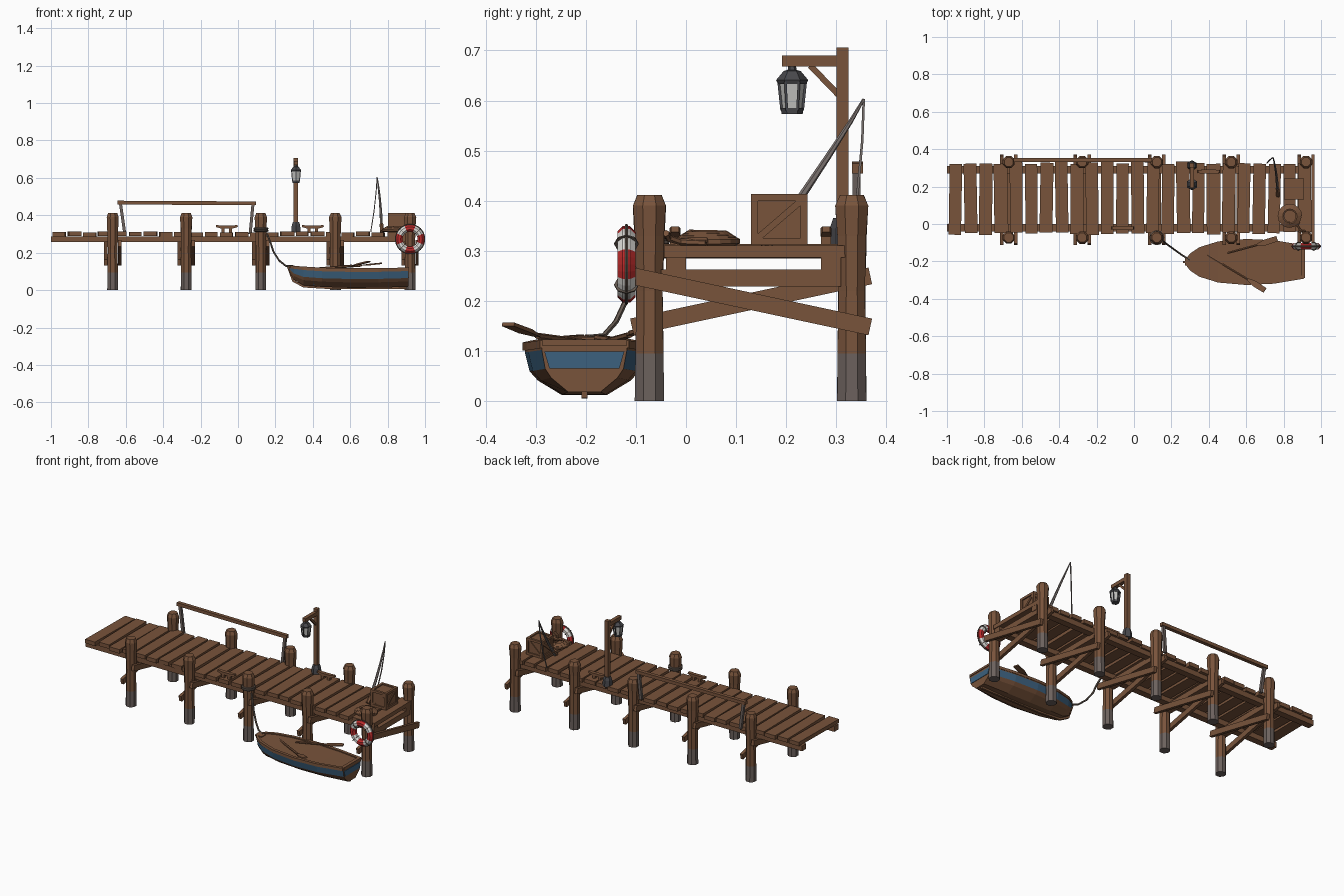
import bpy, bmesh, math, random
from mathutils import Vector as V

if "Cube" in bpy.data.objects:
    bpy.data.objects.remove(bpy.data.objects["Cube"])
random.seed(4)

def material(name, c):
    m = bpy.data.materials.new(name)
    m.diffuse_color = (*c, 1)
    m.use_nodes = True
    m.node_tree.nodes["Principled BSDF"].inputs["Base Color"].default_value = m.diffuse_color
    return m

WOOD = material("brown wood", (0.19, 0.088, 0.044))
STAIN = material("grey wet wood", (0.15, 0.12, 0.11))
BLUE = material("blue paint", (0.045, 0.12, 0.21))
IRON = material("dark iron", (0.065, 0.065, 0.072))
GLASS = material("pale glass", (0.55, 0.55, 0.53))
WHITE = material("white", (0.72, 0.71, 0.68))
RED = material("red", (0.5, 0.025, 0.025))
ROPE = material("grey rope", (0.13, 0.10, 0.08))
ROD = material("rod grey", (0.2, 0.17, 0.16))

def loft(name, rings, mats, rule=None, closed=False):
    """Skin a list of point rings; rule(face) picks the material slot."""
    bm = bmesh.new()
    rows = [[bm.verts.new(p) for p in r] for r in rings]
    n = len(rows[0])
    pairs = list(zip(rows, rows[1:])) + ([(rows[-1], rows[0])] if closed else [])
    for i, (a, b) in enumerate(pairs):
        for j in range(n):
            k = (j + 1) % n
            f = bm.faces.new((a[j], a[k], b[k], b[j]))
            if rule:
                f.material_index = rule(f.calc_center_median(), i, j)
    if not closed:
        for i, r in ((0, rows[0]), (len(rows), rows[-1])):
            f = bm.faces.new(r)
            if rule:
                f.material_index = rule(f.calc_center_median(), i, -1)
    bmesh.ops.recalc_face_normals(bm, faces=bm.faces)
    me = bpy.data.meshes.new(name)
    bm.to_mesh(me)
    bm.free()
    for m in (mats if isinstance(mats, (list, tuple)) else [mats]):
        me.materials.append(m)
    ob = bpy.data.objects.new(name, me)
    bpy.context.collection.objects.link(ob)
    return ob

def sweep(name, pts, sec, mats, hint=(0, 0, 1), scales=None, closed=False, rule=None):
    """Carry a 2D section (side, up) along a path."""
    pts = [V(p) for p in pts]
    rings, n = [], len(pts)
    for i, p in enumerate(pts):
        a = pts[(i - 1) % n] if closed else pts[max(i - 1, 0)]
        b = pts[(i + 1) % n] if closed else pts[min(i + 1, n - 1)]
        t = (b - a).normalized()
        s = t.cross(V(hint)).normalized()
        u = s.cross(t)
        k = scales[i] if scales else 1
        rings.append([p + s * x * k + u * y * k for x, y in sec])
    return loft(name, rings, mats, rule, closed)

def rect(w, h):
    return [(-w / 2, -h / 2), (w / 2, -h / 2), (w / 2, h / 2), (-w / 2, h / 2)]

def ngon(r, n=6):
    return [(r * math.cos(math.tau * (i + .5) / n), r * math.sin(math.tau * (i + .5) / n)) for i in range(n)]

def beam(name, a, b, w, h, mat=WOOD, hint=(0, 0, 1)):
    return sweep(name, [a, b], rect(w, h), mat, hint)

def column(name, x, y, profile, mats, n=8, rule=None, jitter=0.0):
    """Upright many-sided solid from (radius, z) pairs."""
    rings = []
    for r, z in profile:
        rr = r * (1 + random.uniform(-jitter, jitter))
        rings.append([V((x + px, y + py, z)) for px, py in ngon(rr, n)])
    return loft(name, rings, mats, rule)

# Deck planks and stringers
for i in range(24):
    x = -0.955 + i * 0.0812
    w = random.uniform(0.064, 0.075)
    s = random.uniform(-0.004, 0.004)
    z = 0.298 + random.uniform(-0.002, 0.004)
    beam("deck_plank", (x + s, -0.052 + random.uniform(-.008, .008), z),
         (x - s, 0.327 + random.uniform(-.008, .008), z), w, 0.024)
for y in (-0.02, 0.29):
    beam("stringer", (-1.0, y, 0.272), (0.945, y, 0.272), 0.04, 0.032)

# Posts with wet grey feet, cross beams and X braces
for x in (-0.67, -0.277, 0.122, 0.52, 0.92):
    for y in (-0.073, 0.331):
        column("post", x, y, [(.031, 0), (.03, .095), (.029, .22), (.032, .33), (.035, .39), (.026, .411)],
               [WOOD, STAIN], 8, lambda c, i, j: 1 if c.z < .09 else 0, .03)
    beam("cross_beam", (x, -0.05, 0.246), (x, 0.31, 0.246), 0.045, 0.034)
    beam("brace", (x - .037, -0.108, 0.148), (x - .037, 0.368, 0.25), 0.018, 0.034)
    beam("brace", (x + .037, -0.108, 0.25), (x + .037, 0.368, 0.148), 0.018, 0.034)

# Hand rail along the back
beam("hand_rail", (-0.645, 0.342, 0.468), (0.095, 0.342, 0.464), 0.022, 0.02)
beam("rail_post", (-0.605, 0.338, 0.30), (-0.628, 0.341, 0.46), 0.016, 0.016, STAIN, (0, 1, 0))
beam("rail_post", (0.065, 0.338, 0.30), (0.08, 0.341, 0.46), 0.016, 0.016, STAIN, (0, 1, 0))

# Lamp post with arm, brace and lantern
LX, LY = 0.31, 0.212
beam("lamp_post", (LX, .313, .31), (LX, .313, .706), 0.024, 0.024, WOOD, (0, 1, 0))
column("lamp_foot", LX, .313, [(.028, .308), (.026, .345), (.019, .365)], IRON, 6)
beam("lamp_arm", (LX, .192, .679), (LX, .305, .679), 0.022, 0.022)
beam("lamp_brace", (LX, .248, .67), (LX, .304, .612), 0.012, 0.012)
column("lantern_glass", LX, LY, [(.02, .583), (.026, .636)], GLASS, 6)
column("lantern_base", LX, LY, [(.021, .573), (.023, .585)], IRON, 6)
column("lantern_roof", LX, LY, [(.028, .633), (.032, .641), (.017, .659), (.009, .661), (.007, .672)], IRON, 6)
for (a, b), (c, d) in zip(ngon(.021), ngon(.027)):
    beam("lantern_bar", (LX + a, LY + b, .58), (LX + c, LY + d, .637), .005, .005, IRON, (0, 1, 0))

# Mooring cleats
for x, y in ((-0.06, -0.022), (0.40, 0.28)):
    for dx in (-.02, .02):
        beam("cleat_foot", (x + dx, y, .305), (x + dx, y, .333), .016, .02, WOOD, (0, 1, 0))
    sweep("cleat_bar", [(x - .058, y, .343), (x - .03, y, .337), (x + .03, y, .337), (x + .058, y, .343)],
          rect(.022, .016), WOOD, scales=[.7, 1, 1, .7])

# Crate: inset box with framed edges and diagonal slats
X0, X1, Y0, Y1, Z0, Z1 = 0.802, 0.908, 0.13, 0.243, 0.312, 0.413
CX, CY, CZ, t = (X0 + X1) / 2, (Y0 + Y1) / 2, (Z0 + Z1) / 2, .014
beam("crate_box", (CX, Y0 + .007, CZ), (CX, Y1 - .007, CZ), X1 - X0 - .014, Z1 - Z0 - .014)
for x in (X0 + t / 2, X1 - t / 2):
    for y in (Y0 + t / 2, Y1 - t / 2):
        beam("crate_upright", (x, y, Z0), (x, y, Z1), t, t, WOOD, (0, 1, 0))
    for z in (Z0 + t / 2, Z1 - t / 2):
        beam("crate_side_edge", (x, Y0, z), (x, Y1, z), t, t)
    beam("crate_slat", (x, Y0 + t, Z0 + t), (x, Y1 - t, Z1 - t), .009, .013)
for y in (Y0 + t / 2, Y1 - t / 2):
    for z in (Z0 + t / 2, Z1 - t / 2):
        beam("crate_front_edge", (X0, y, z), (X1, y, z), t, t)
    beam("crate_slat", (X0 + t, y, Z0 + t), (X1 - t, y, Z1 - t), .009, .013)

# Coiled rope on the deck
coil = []
for i in range(61):
    a, k = math.tau * i / 16, i / 60
    r = .06 - .025 * k
    coil.append((.832 + r * math.cos(a), .042 + r * math.sin(a), .318 + .016 * k))
sweep("rope_coil", coil, ngon(.0085, 6), WOOD)
sweep("rope_tail", [(.89, .04, .316), (.875, -.01, .318), (.89, -.035, .325), (.915, -.04, .335)], ngon(.007), WOOD)

# Fishing rod, bent at the tip, with its line
sweep("fishing_rod", [(.768, .165, .315), (.764, .235, .415), (.758, .285, .49), (.75, .33, .56), (.744, .355, .603)],
      ngon(.007, 6), ROD, scales=[1.3, 1.1, .9, .65, .4])
sweep("rod_handle", [(.77, .15, .312), (.767, .19, .35)], ngon(.011), WOOD)
sweep("fishing_line", [(.744, .355, .603), (.738, .352, .52), (.727, .343, .42), (.71, .325, .312)],
      ngon(.0035, 4), ROD, (0, 1, 0))

# Life ring with red and white sectors, and its grab rope
RC = V((.92, -.119, .273))
N = 32
def circle(r, n=N):
    return [RC + V((r * math.cos(math.tau * i / n), 0, r * math.sin(math.tau * i / n))) for i in range(n)]
sweep("life_ring", circle(.058), ngon(.0195, 8), [WHITE, RED], (0, 1, 0), closed=True,
      rule=lambda c, i, j: 1 if (i + 2) % 8 < 4 else 0)
sweep("grab_rope", circle(.078), ngon(.003, 5), ROPE, (0, 1, 0), closed=True)
for a in range(45, 360, 90):
    d = V((math.cos(math.radians(a)), 0, math.sin(math.radians(a))))
    e = d.cross(V((0, 1, 0)))
    band = [RC + d * .058 + (d * math.cos(q) + V((0, 1, 0)) * math.sin(q)) * .0205
            for q in [math.tau * k / 8 for k in range(8)]]
    sweep("ring_band", band, rect(.008, .003), ROPE, e, closed=True)

# Rowing boat hull: stations of (x, half width, keel z, rim z)
BY = -0.203
ST = [(.272, .005, .10, .127), (.30, .042, .052, .124), (.35, .075, .022, .12), (.45, .106, .013, .114),
      (.60, .119, .008, .111), (.75, .112, .009, .111), (.91, .085, .014, .115)]
OUT = [(1, 1), (1, .87), (.92, .5), (.78, .32), (.38, .04)]
INN = [(.5, .14), (.8, .45), (.9, 1)]
def section(x, w, k, r, half):
    p = [V((x, BY - w * f, k + (r - k) * g)) for f, g in half]
    return p + [V((x, 2 * BY - q.y, q.z)) for q in reversed(p)]
hull = []
for s in ST:
    outer = section(*s, OUT)
    inner = section(*s, INN)
    hull.append(outer + list(reversed(inner)))
# faces 1 and 7 are the outer band, 10-14 the inside
loft("boat_hull", hull, [WOOD, BLUE], lambda c, i, j: 1 if j in (1, 7, 10, 11, 13, 14) else 0)
x, w, k, r = ST[-1]
loft("transom", [section(x - .014, w, k, r, OUT), section(x + .001, w, k, r, OUT)], WOOD)
band = [(.94, .84), (.82, .5)]
loft("transom_stripe", [section(x, w, k, r, band), section(x + .004, w, k, r, band)], BLUE)

# Gunwales, seats and keel
for sgn in (-1, 1):
    loft("gunwale", [[V((x, BY + sgn * max(w + d, .001), r + h)) for d, h in
                      ((-.014, -.004), (.004, -.01), (.004, .006), (-.014, .006))] for x, w, k, r in ST], WOOD)
beam("transom_cap", (.905, BY - .085, .117), (.905, BY + .085, .117), .02, .012)
for x, hw in ((.44, .088), (.63, .104), (.82, .088)):
    beam("boat_seat", (x, BY - hw, .092), (x, BY + hw, .092), .045, .01)
beam("bow_cap", (.272, BY, .126), (.315, BY, .123), .04, .01)
sweep("keel", [(.268, BY, .125), (.295, BY, .05), (.35, BY, .02), (.5, BY, .011), (.9, BY, .012)],
      rect(.012, .012), WOOD, (0, 1, 0))

# Oars resting across the boat
for a, b, c in (((.39, -.165, .112), (.61, -.297, .13), (.70, -.355, .153)),
                ((.50, -.155, .12), (.66, -.112, .132), (.765, -.078, .143))):
    sweep("oar_shaft", [a, b], ngon(.0065), WOOD)
    mid = V(b).lerp(V(c), .4)
    sweep("oar_blade", [b, mid, c], rect(.032, .008), WOOD, scales=[.45, 1, .9])

# Mooring rope from post to bow
sweep("mooring_rope", [(.155, -.09, .30), (.172, -.105, .26), (.19, -.118, .205), (.22, -.14, .158),
                       (.255, -.165, .13), (.30, BY + .01, .127)], ngon(.0055), ROPE)
ring = [(.122 + .035 * math.cos(math.tau * i / 12), -.073 + .035 * math.sin(math.tau * i / 12), .0) for i in range(12)]
for z in (.318, .329):
    sweep("rope_wrap", [(p[0], p[1], z) for p in ring], ngon(.006), ROPE, closed=True)
